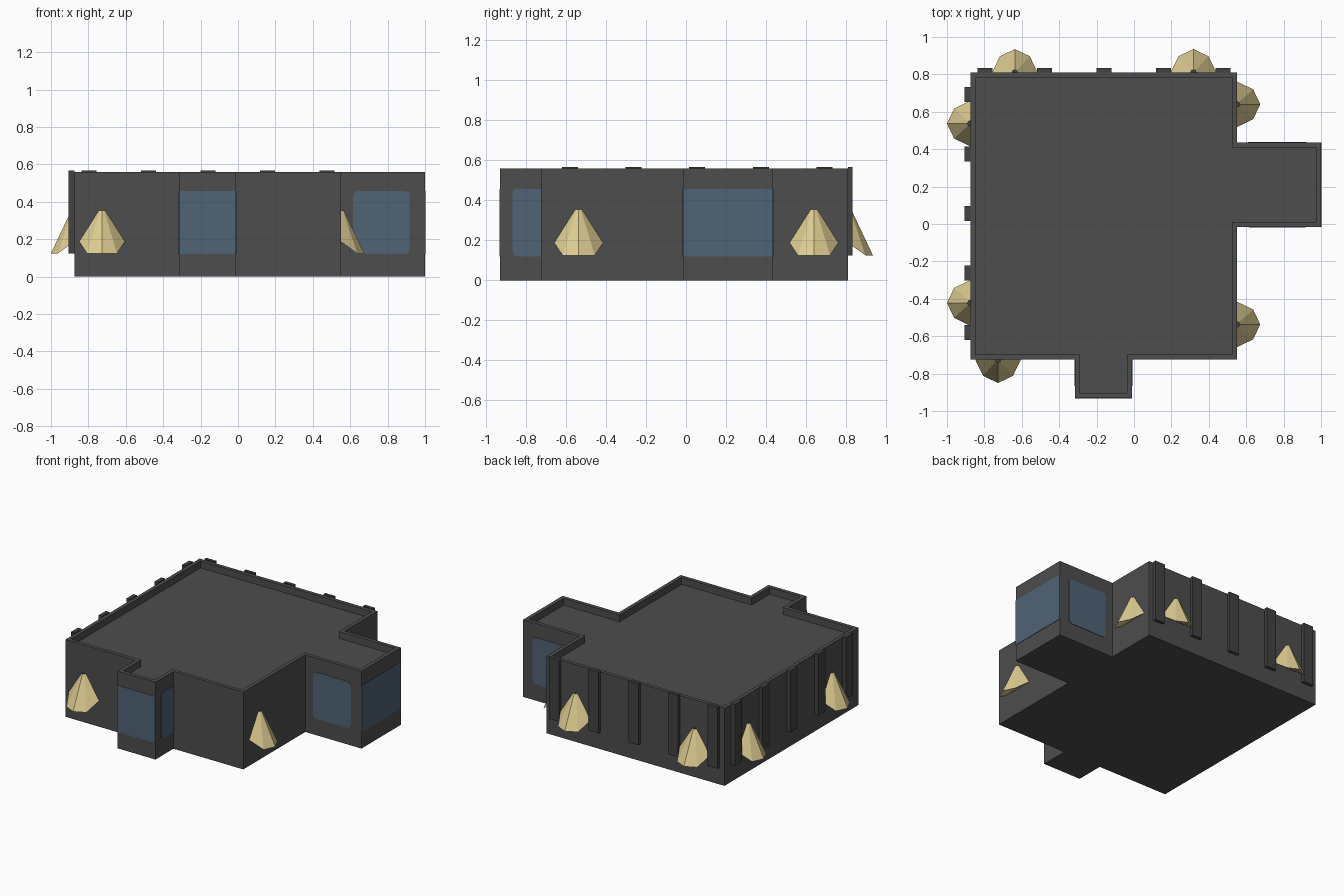
import bpy, bmesh, math
from mathutils import Matrix, Vector

if "Cube" in bpy.data.objects:
    bpy.data.objects.remove(bpy.data.objects["Cube"])


def material(name, rgb):
    m = bpy.data.materials.new(name)
    m.diffuse_color = (*rgb, 1)
    m.use_nodes = True
    m.node_tree.nodes["Principled BSDF"].inputs["Base Color"].default_value = m.diffuse_color
    return m


WALL = material("dark grey wall", (0.075, 0.075, 0.075))
TRIM = material("charcoal trim", (0.055, 0.055, 0.055))
GLASS = material("slate blue glass", (0.08, 0.125, 0.18))
GLOW = material("warm lamp glow", (0.74, 0.61, 0.29))


def finish(name, bm, mats, matrix=Matrix()):
    bmesh.ops.recalc_face_normals(bm, faces=bm.faces[:])
    me = bpy.data.meshes.new(name)
    bm.to_mesh(me)
    bm.free()
    ob = bpy.data.objects.new(name, me)
    for m in mats:
        me.materials.append(m)
    ob.matrix_world = matrix
    bpy.context.collection.objects.link(ob)
    return ob


def on_wall(x, y, angle):
    """Wall frame: local x runs along the wall, local -y points outward."""
    return Matrix.Translation((x, y, 0)) @ Matrix.Rotation(math.radians(angle), 4, 'Z')


FRONT, RIGHT, BACK, LEFT = 0, 90, 180, -90
X0, X1, Y0, Y1, TOP = -0.875, 0.55, -0.725, 0.81, 0.56

# Building shell: one footprint with two bays, raised and recessed inside the parapet
outline = [(X0, Y0), (-0.315, Y0), (-0.315, -0.93), (-0.01, -0.93), (-0.01, Y0),
           (X1, Y0), (X1, -0.015), (1.0, -0.015), (1.0, 0.435), (X1, 0.435),
           (X1, Y1), (X0, Y1)]
bm = bmesh.new()
base = bm.faces.new([bm.verts.new((x, y, 0)) for x, y in outline])
ext = bmesh.ops.extrude_face_region(bm, geom=[base], use_keep_orig=True)
bmesh.ops.translate(bm, verts=[g for g in ext["geom"] if isinstance(g, bmesh.types.BMVert)],
                    vec=(0, 0, TOP))
bmesh.ops.recalc_face_normals(bm, faces=bm.faces[:])
roof = max(bm.faces, key=lambda f: f.calc_center_median().z)
bmesh.ops.inset_region(bm, faces=[roof], thickness=0.027, use_even_offset=True)
sunk = bmesh.ops.extrude_discrete_faces(bm, faces=[roof])["faces"][0]
bmesh.ops.translate(bm, verts=sunk.verts[:], vec=(0, 0, -0.05))
finish("building_shell", bm, [WALL])


def pilaster(name, frame, depth):
    bm = bmesh.new()
    bmesh.ops.create_cube(bm, size=1)
    bmesh.ops.scale(bm, verts=bm.verts[:], vec=(0.08, depth, 0.444))
    bmesh.ops.translate(bm, verts=bm.verts[:], vec=(0, -depth / 2, 0.345))
    finish(name, bm, [TRIM], frame)


# Flat pilasters on the left and back walls
for i in range(5):
    pilaster(f"left_pilaster_{i + 1}", on_wall(X0, -0.58 + 0.318 * i, LEFT), 0.03)
    pilaster(f"back_pilaster_{i + 1}", on_wall(-0.797 + 0.318 * i, Y1, BACK), 0.023)


def window(name, frame, u0, u1, round_left=0, round_right=0, z0=0.12, z1=0.457):
    """Thin glass plate with optional rounded corners on either side."""
    pts = []
    corners = [(u0, z0, 180, round_left), (u1, z0, 270, round_right),
               (u1, z1, 0, round_right), (u0, z1, 90, round_left)]
    mid = Vector(((u0 + u1) / 2, (z0 + z1) / 2))
    for u, z, start, r in corners:
        if r == 0:
            pts.append((u, z))
            continue
        cu = u + math.copysign(r, mid.x - u)
        cz = z + math.copysign(r, mid.y - z)
        for k in range(4):
            a = math.radians(start + 30 * k)
            pts.append((cu + r * math.cos(a), cz + r * math.sin(a)))
    bm = bmesh.new()
    face = bm.faces.new([bm.verts.new((u, 0, z)) for u, z in pts])
    ext = bmesh.ops.extrude_face_region(bm, geom=[face], use_keep_orig=True)
    bmesh.ops.translate(bm, verts=[g for g in ext["geom"] if isinstance(g, bmesh.types.BMVert)],
                        vec=(0, -0.003, 0))
    finish(name, bm, [GLASS], frame)


# Bay windows: full-width glazing on the ends, rounded panes on the sides
window("front_bay_end_window", on_wall(-0.1625, -0.93, FRONT), -0.1525, 0.1525)
window("front_bay_right_window", on_wall(-0.01, 0, RIGHT), -0.867, Y0, round_left=0.02)
window("front_bay_left_window", on_wall(-0.315, 0, LEFT), -Y0, 0.867, round_right=0.02)
window("side_bay_end_window", on_wall(1.0, 0.21, RIGHT), -0.225, 0.225)
window("side_bay_front_window", on_wall(0, -0.015, FRONT), 0.615, 0.918, 0.025, 0.025)
window("side_bay_back_window", on_wall(0, 0.435, BACK), -0.922, -0.61, 0.025, 0.025)


def lamp(name, frame):
    """Half-round faceted lamp glow against the wall with a small dark cap."""
    rim = [(-0.122, 0, 0.187), (-0.08, -0.087, 0.125), (0, -0.125, 0.125),
           (0.08, -0.087, 0.125), (0.122, 0, 0.187)]
    bm = bmesh.new()
    low = [bm.verts.new(p) for p in rim]
    high = [bm.verts.new((0.016 * math.cos(a), 0.016 * math.sin(a), 0.355))
            for a in (math.pi * (1 + k / 4) for k in range(5))]
    centre = bm.verts.new((0, 0, 0.187))
    for k in range(4):
        bm.faces.new((low[k], low[k + 1], high[k + 1], high[k]))
        bm.faces.new((low[k + 1], low[k], centre))
    cap = bm.faces.new(high)
    cap.material_index = 1
    finish(name, bm, [GLOW, TRIM], frame)


# Wall lamps
for i, (x, y, side) in enumerate([(-0.727, Y0, FRONT), (X1, 0.64, RIGHT), (X1, -0.537, RIGHT),
                                  (X0, 0.537, LEFT), (X0, -0.422, LEFT),
                                  (-0.637, Y1, BACK), (0.318, Y1, BACK)]):
    lamp(f"wall_lamp_{i + 1}", on_wall(x, y, side))
